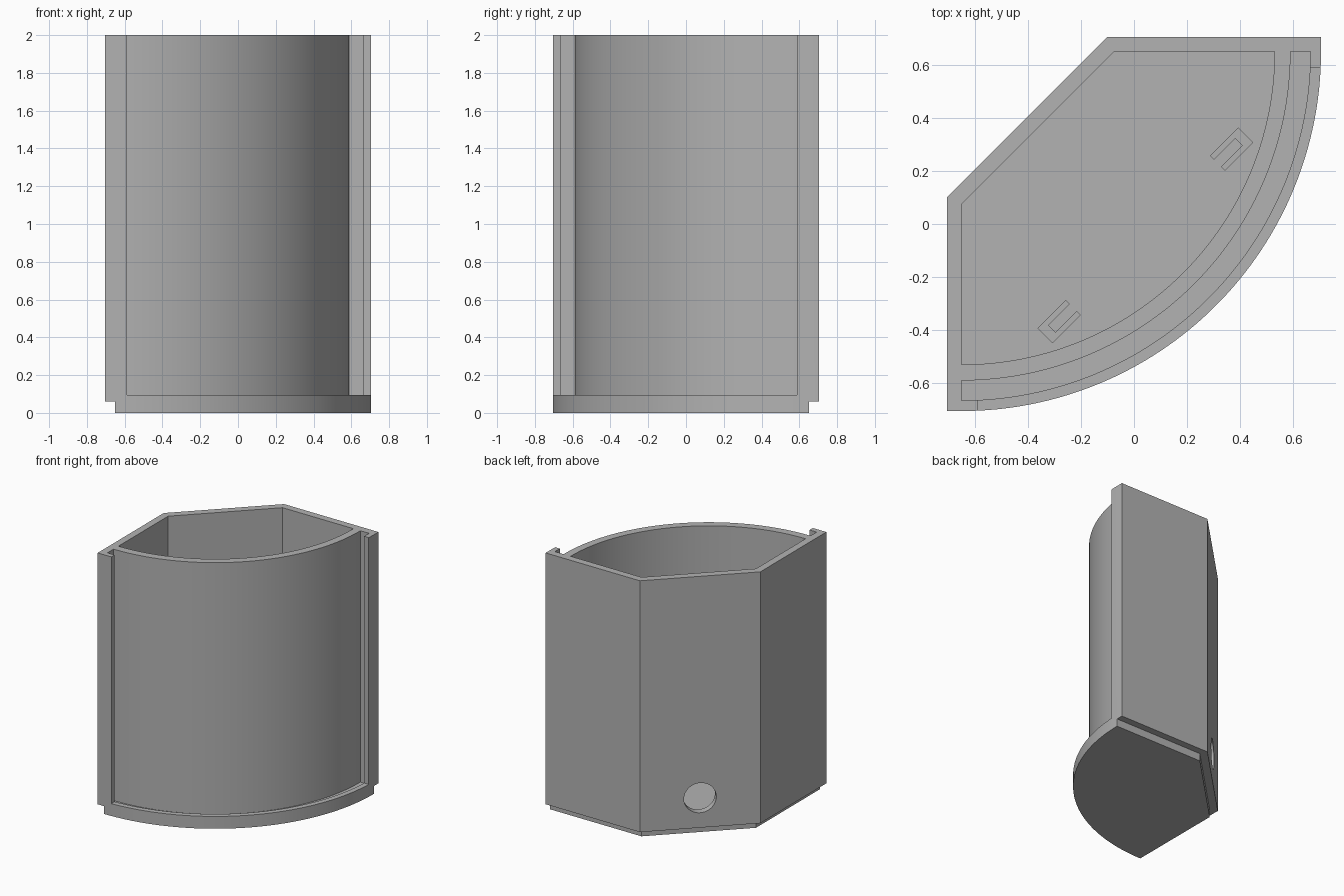
import bpy, bmesh, math
from mathutils import Matrix

cube = bpy.data.objects.get("Cube")
if cube:
    bpy.data.objects.remove(cube, do_unlink=True)

grey = bpy.data.materials.new("light_grey")
grey.use_nodes = True
grey.diffuse_color = (0.45, 0.45, 0.45, 1)
grey.node_tree.nodes["Principled BSDF"].inputs["Base Color"].default_value = (0.45, 0.45, 0.45, 1)

HALF = 0.705            # half width of the footprint
IN = 0.65               # straight inner wall position, also the arc centre
HEIGHT = 2.0
BASE = 0.06             # height of the recessed foot
LEDGE = 0.095           # top of the front ledge
FLOOR = 0.1


def arc(radius, start=0.0, end=90.0, steps=64):
    """Quarter arc about the back right corner, from the left end to the front end."""
    angles = [math.radians(start + (end - start) * i / steps) for i in range(steps + 1)]
    return [(-IN + radius * math.cos(a), IN - radius * math.sin(a)) for a in angles]


def add_object(name, bm):
    bmesh.ops.recalc_face_normals(bm, faces=bm.faces)
    mesh = bpy.data.meshes.new(name)
    bm.to_mesh(mesh)
    bm.free()
    mesh.materials.append(grey)
    obj = bpy.data.objects.new(name, mesh)
    bpy.context.collection.objects.link(obj)
    return obj


def prism(name, outline, z0, z1):
    """Extrude a flat outline from z0 up to z1."""
    bm = bmesh.new()
    face = bm.faces.new([bm.verts.new((x, y, z0)) for x, y in outline])
    top = bmesh.ops.extrude_face_region(bm, geom=[face])["geom"]
    verts = [g for g in top if isinstance(g, bmesh.types.BMVert)]
    bmesh.ops.translate(bm, verts=verts, vec=(0, 0, z1 - z0))
    return add_object(name, bm)


def band(inner, outer, start=0.0, end=90.0):
    return arc(outer, start, end) + arc(inner, start, end)[::-1]


def cut(target, cutter):
    cutter.hide_render = True
    mod = target.modifiers.new("cut", 'BOOLEAN')
    mod.operation = 'DIFFERENCE'
    mod.solver = 'EXACT'
    mod.object = cutter
    bpy.context.view_layer.objects.active = target
    bpy.ops.object.modifier_apply(modifier=mod.name)
    bpy.data.objects.remove(cutter, do_unlink=True)


# Solid body: straight back corner, chamfered side, curved front
back = [(HALF, HALF), (-0.1, HALF), (-HALF, 0.1), (-HALF, -HALF)]
body = prism("container_body", back + arc(HALF + IN)[::-1], 0, HEIGHT)

# Storage cavity
chamfer = [(-IN, 0.075), (-0.075, IN)]
cut(body, prism("cavity_cutter", chamfer + arc(1.18), FLOOR, HEIGHT + 0.2))

# Curved slot for a sliding front panel, then the opening between its lips
cut(body, prism("slot_cutter", band(1.24, 1.315), BASE, HEIGHT + 0.2))
cut(body, prism("opening_cutter", band(1.28, 1.5, 2.6, 87.4), LEDGE, HEIGHT + 0.2))

# Recessed foot along the straight sides
rim = [(-IN, -1)] + chamfer + [(1, IN), (1, 1), (-1, 1), (-1, -1)]
cut(body, prism("foot_cutter", rim, -0.2, BASE))

# Round cable hole low in the chamfered wall
bm = bmesh.new()
turn = Matrix.Rotation(math.radians(45), 4, 'Z') @ Matrix.Rotation(math.radians(90), 4, 'X')
bmesh.ops.create_cone(bm, cap_ends=True, segments=48, radius1=0.115, radius2=0.115, depth=0.4,
                      matrix=Matrix.Translation((-0.39, 0.39, 0.29)) @ turn)
cut(body, add_object("hole_cutter", bm))

# Pair of U-shaped clips on the floor, facing each other along the diagonal
clip = [(0.384, 0.021), (0.535, 0.021), (0.535, 0.1), (0.384, 0.1),
        (0.384, 0.079), (0.498, 0.079), (0.498, 0.042), (0.384, 0.042)]
r = math.sqrt(0.5)
for name, side in (("left_clip", 1), ("right_clip", -1)):
    prism(name, [((side * u + v) * r, (side * u - v) * r) for u, v in clip], FLOOR - 0.01, FLOOR + 0.1)

# Smooth curved walls, crisp corners
bpy.ops.object.select_all(action='DESELECT')
body.select_set(True)
bpy.context.view_layer.objects.active = body
bpy.ops.object.shade_smooth_by_angle(angle=math.radians(25))
